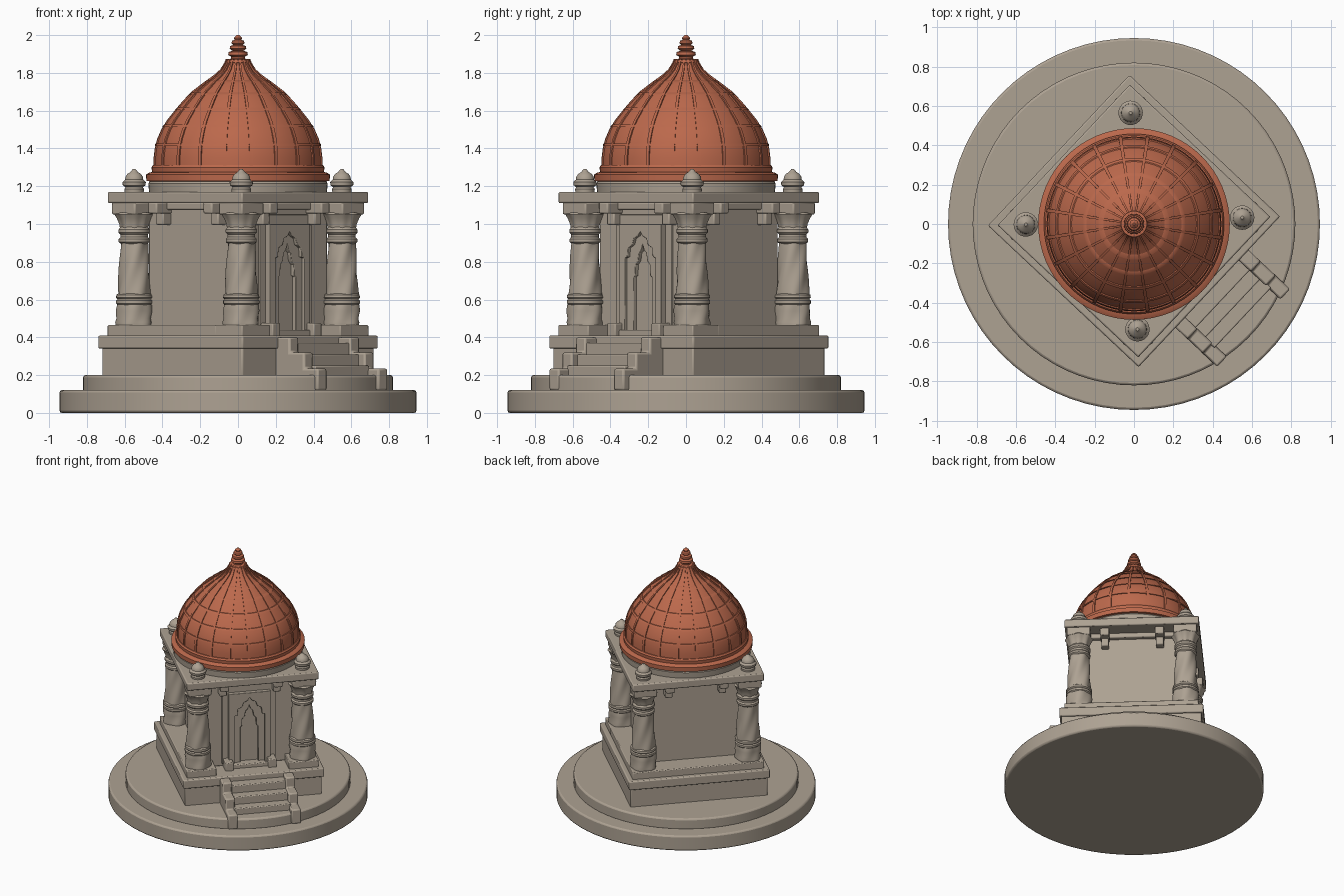
import bpy, bmesh, math
from mathutils import Matrix, Vector

cube = bpy.data.objects.get("Cube")
if cube:
    bpy.data.objects.remove(cube, do_unlink=True)


def material(name, rgb):
    m = bpy.data.materials.new(name)
    m.use_nodes = True
    m.diffuse_color = (*rgb, 1)
    m.node_tree.nodes["Principled BSDF"].inputs["Base Color"].default_value = (*rgb, 1)
    return m


STONE = material("warm grey stone", (0.42, 0.36, 0.29))
CLAY = material("terracotta", (0.50, 0.14, 0.072))

# The shrine is turned so that its door faces a diagonal
TURN = Matrix.Translation((0, 0.015, 0)) @ Matrix.Rotation(math.radians(46.8), 4, "Z")
IDENT = Matrix.Identity(4)
made = []


def finish(name, bm, mat=STONE, place=TURN, bevel=0.0):
    bmesh.ops.recalc_face_normals(bm, faces=bm.faces)
    bm.transform(place)
    mesh = bpy.data.meshes.new(name)
    bm.to_mesh(mesh)
    bm.free()
    mesh.materials.append(mat)
    ob = bpy.data.objects.new(name, mesh)
    bpy.context.collection.objects.link(ob)
    if bevel:
        mod = ob.modifiers.new("worn edges", "BEVEL")
        mod.width, mod.segments = bevel, 2
        mod.limit_method, mod.angle_limit = "ANGLE", math.radians(40)
    made.append(ob)
    return ob


def add_box(bm, x0, x1, y0, y1, z0, z1, spin=IDENT):
    size = Matrix.Diagonal((x1 - x0, y1 - y0, z1 - z0, 1))
    mid = Matrix.Translation(((x0 + x1) / 2, (y0 + y1) / 2, (z0 + z1) / 2))
    bmesh.ops.create_cube(bm, size=1, matrix=spin @ mid @ size)


def boxes(name, dims, bevel=0.008):
    bm = bmesh.new()
    for d in dims:
        add_box(bm, *d)
    return finish(name, bm, bevel=bevel)


def slab(name, half, z0, z1):
    return boxes(name, [(-half, half, -half, half, z0, z1)])


def lathe(name, profile, sides, mat=STONE, place=TURN, bevel=0.0, shape=None):
    """Rings of (radius, height); shape(angle, z) scales the radius."""
    bm = bmesh.new()
    rings = []
    for r, z in profile:
        ring = []
        for i in range(sides):
            a = math.tau * i / sides
            q = r * (shape(a, z) if shape else 1)
            ring.append(bm.verts.new((q * math.cos(a), q * math.sin(a), z)))
        rings.append(ring)
    for lo, hi in zip(rings, rings[1:]):
        for i in range(sides):
            j = (i + 1) % sides
            bm.faces.new((lo[i], lo[j], hi[j], hi[i]))
    bm.faces.new(rings[0][::-1])
    bm.faces.new(rings[-1])
    return finish(name, bm, mat, place, bevel)


def prism(name, outline, axis, lo, hi, bevel=0.004):
    """Extrude a (across, z) outline along x or y."""
    bm = bmesh.new()
    point = (lambda p: (lo, p[0], p[1])) if axis == "x" else (lambda p: (p[0], lo, p[1]))
    face = bm.faces.new([bm.verts.new(point(p)) for p in outline])
    out = bmesh.ops.extrude_face_region(bm, geom=[face])["geom"]
    step = Vector((hi - lo, 0, 0) if axis == "x" else (0, hi - lo, 0))
    bmesh.ops.translate(bm, vec=step, verts=[v for v in out if isinstance(v, bmesh.types.BMVert)])
    return finish(name, bm, bevel=bevel)


# Round terraces
lathe("lower_terrace", [(0.945, 0), (0.945, 0.12)], 72, place=IDENT, bevel=0.012)
lathe("upper_terrace", [(0.82, 0.11), (0.82, 0.20)], 72, place=IDENT, bevel=0.012)

# Square plinth, with the top course left open before the door
slab("plinth_block", 0.51, 0.19, 0.35)
slab("plinth_course", 0.525, 0.34, 0.41)
boxes("plinth_top", [(-0.49, 0.49, -0.30, 0.49, 0.40, 0.465),
                     (-0.49, -0.27, -0.49, -0.29, 0.40, 0.465),
                     (0.27, 0.49, -0.49, -0.29, 0.40, 0.465)], 0.006)

# Stairs with stepped cheek walls
MID = 0.02
steps = ((0.60, 0.37), (0.67, 0.31), (0.74, 0.25))
boxes("stair_treads", [(MID - 0.21, MID + 0.21, -out, -0.48, 0.15, z) for out, z in steps], 0.006)
cheek = [(-0.48, 0.12), (-0.48, 0.40), (-0.61, 0.40), (-0.61, 0.32), (-0.715, 0.32),
         (-0.715, 0.235), (-0.815, 0.235), (-0.815, 0.12)]
for side, label in ((-1, "right"), (1, "left")):
    x = MID + side * 0.235
    prism("stair_cheek_" + label, cheek, "x", x - 0.036, x + 0.036, 0.01)

# Inner chamber and roof slab
slab("chamber_walls", 0.335, 0.41, 1.12)
slab("roof_slab", 0.49, 1.11, 1.17)
slab("roof_beam", 0.37, 1.075, 1.115)


# Doorway: nested frames, each with a cusped arch
def arch(w, spring, peak):
    rise = peak - spring
    half = [(w, 0.43), (w, spring), (0.82 * w, spring + 0.04 * rise),
            (0.78 * w, spring + 0.38 * rise), (0.5 * w, spring + 0.5 * rise),
            (0.4 * w, spring + 0.74 * rise), (0.14 * w, spring + 0.84 * rise)]
    return half + [(0, peak)] + [(-x, z) for x, z in reversed(half)]


def door_frame(name, half, top, hole, depth):
    outline = [(-half, 0.43), (-half, top), (half, top), (half, 0.43)] + hole
    prism(name, outline, "y", -0.33, -depth, 0.003)


door_frame("door_surround", 0.20, 1.05, [(0.15, 0.43), (0.15, 0.99), (-0.15, 0.99), (-0.15, 0.43)], 0.347)
door_frame("door_outer_frame", 0.155, 1.0, arch(0.112, 0.82, 0.96), 0.378)
door_frame("door_inner_frame", 0.118, 0.97, arch(0.066, 0.72, 0.89), 0.358)
boxes("door_threshold", [(-0.17, 0.17, -0.40, -0.32, 0.40, 0.44),
                         (-0.19, -0.13, -0.43, -0.32, 0.40, 0.475),
                         (0.13, 0.19, -0.43, -0.32, 0.40, 0.475)], 0.006)

# Stepped corbels, two on each side
bm = bmesh.new()
for k in range(4):
    spin = Matrix.Rotation(k * math.pi / 2, 4, "Z")
    for x in (-0.2, 0.2):
        add_box(bm, x - 0.032, x + 0.032, -0.45, -0.32, 1.055, 1.115, spin)
        add_box(bm, x - 0.027, x + 0.027, -0.395, -0.32, 0.995, 1.06, spin)
finish("corbels", bm, bevel=0.008)


# Columns: twisted shaft, ringed bands, leafy capital, square cap and knob
def twist(a, z):
    return 1 + 0.045 * math.cos(5 * a - 24 * z)


def leaves(a, z):
    return 1 + 0.04 * math.cos(8 * a)


base = [(0.092, 0.45), (0.096, 0.48), (0.09, 0.50), (0.095, 0.54), (0.09, 0.575)]
band_low = [(0.085, 0.57), (0.096, 0.58), (0.096, 0.595), (0.088, 0.602),
            (0.096, 0.61), (0.094, 0.625), (0.08, 0.635)]
shaft = [(0.087 - 0.016 * i / 18, 0.62 + 0.29 * i / 18) for i in range(19)]
band_high = [(0.07, 0.895), (0.082, 0.905), (0.082, 0.92), (0.073, 0.93), (0.073, 0.945),
             (0.083, 0.955), (0.083, 0.97), (0.072, 0.985)]
capital = [(0.072, 0.975), (0.076, 1.0), (0.088, 1.03), (0.1, 1.05), (0.09, 1.06)]
knob = [(0.05, 1.16), (0.052, 1.185), (0.046, 1.195), (0.06, 1.205), (0.062, 1.222),
        (0.048, 1.235), (0.046, 1.25), (0.036, 1.265), (0.02, 1.275), (0.008, 1.29)]
P = 0.389
corners = {"front_left": (P, -P), "back_left": (P, P), "back_right": (-P, P), "front_right": (-P, -P)}
for label, (x, y) in corners.items():
    at = TURN @ Matrix.Translation((x, y, 0))
    lathe("column_base_" + label, base, 40, place=at, shape=twist)
    lathe("column_lower_band_" + label, band_low, 32, place=at)
    lathe("column_shaft_" + label, shaft, 40, place=at, shape=twist)
    lathe("column_upper_band_" + label, band_high, 32, place=at)
    lathe("column_capital_" + label, capital, 48, place=at, shape=leaves)
    boxes("column_cap_" + label, [(x - 0.085, x + 0.085, y - 0.085, y + 0.085, 1.05, 1.115)])
    lathe("roof_knob_" + label, knob, 24, place=at)

# Dome on a low drum
lathe("dome_drum", [(0.47, 1.16), (0.475, 1.215), (0.46, 1.235)], 64, place=IDENT)
lathe("dome_rim", [(0.46, 1.225), (0.485, 1.228), (0.487, 1.262), (0.47, 1.272), (0.455, 1.275),
                   (0.458, 1.30), (0.45, 1.312), (0.43, 1.315)], 64, CLAY, IDENT)
curve = [(0.444, 1.30), (0.444, 1.35), (0.438, 1.40), (0.425, 1.45), (0.403, 1.50), (0.372, 1.55),
         (0.332, 1.60), (0.287, 1.65), (0.238, 1.70), (0.172, 1.75), (0.122, 1.785),
         (0.088, 1.815), (0.066, 1.85), (0.058, 1.87)]
lathe("dome_shell", curve, 80, CLAY, IDENT)


def dome_radius(z):
    for (r0, z0), (r1, z1) in zip(curve, curve[1:]):
        if z <= z1:
            return r0 + (r1 - r0) * (z - z0) / (z1 - z0)


# Raised meridian ribs
RIBS = 20
bm = bmesh.new()
for k in range(RIBS):
    spin = Matrix.Rotation(math.tau * (k + 0.5) / RIBS, 3, "Z")
    prev = None
    for r, z in curve:
        w = 0.004 + 0.012 * r
        sect = [(r - 0.02, -w), (r + 0.007, -w), (r + 0.007, w), (r - 0.02, w)]
        lift = 0.003 if r < 0.3 else 0
        ring = [bm.verts.new(spin @ Vector((x, y, z + lift))) for x, y in sect]
        if prev:
            for i in range(4):
                j = (i + 1) % 4
                bm.faces.new((prev[i], prev[j], ring[j], ring[i]))
        else:
            bm.faces.new(ring[::-1])
        prev = ring
    bm.faces.new(prev)
finish("dome_ribs", bm, CLAY, IDENT)

# Raised horizontal bands
for n, z in enumerate((1.42, 1.52, 1.61, 1.69, 1.755)):
    lo, hi = dome_radius(z - 0.007), dome_radius(z + 0.007)
    lathe(f"dome_band_{n + 1}", [(lo - 0.01, z - 0.008), (lo + 0.006, z - 0.006),
                                 (hi + 0.006, z + 0.006), (hi - 0.01, z + 0.008)], 80, CLAY, IDENT)

# Ringed spire
lathe("dome_spire", [(0.05, 1.84), (0.068, 1.855), (0.066, 1.868), (0.036, 1.876), (0.036, 1.885),
                     (0.052, 1.895), (0.05, 1.91), (0.03, 1.917), (0.044, 1.928), (0.042, 1.942),
                     (0.025, 1.948), (0.035, 1.958), (0.031, 1.97), (0.018, 1.976), (0.022, 1.985),
                     (0.006, 2.0)], 24, CLAY, IDENT)

# Smooth the rounded surfaces while keeping corners crisp
bpy.ops.object.select_all(action="DESELECT")
for ob in made:
    ob.select_set(True)
bpy.context.view_layer.objects.active = made[0]
bpy.ops.object.shade_smooth_by_angle(angle=math.radians(35))
